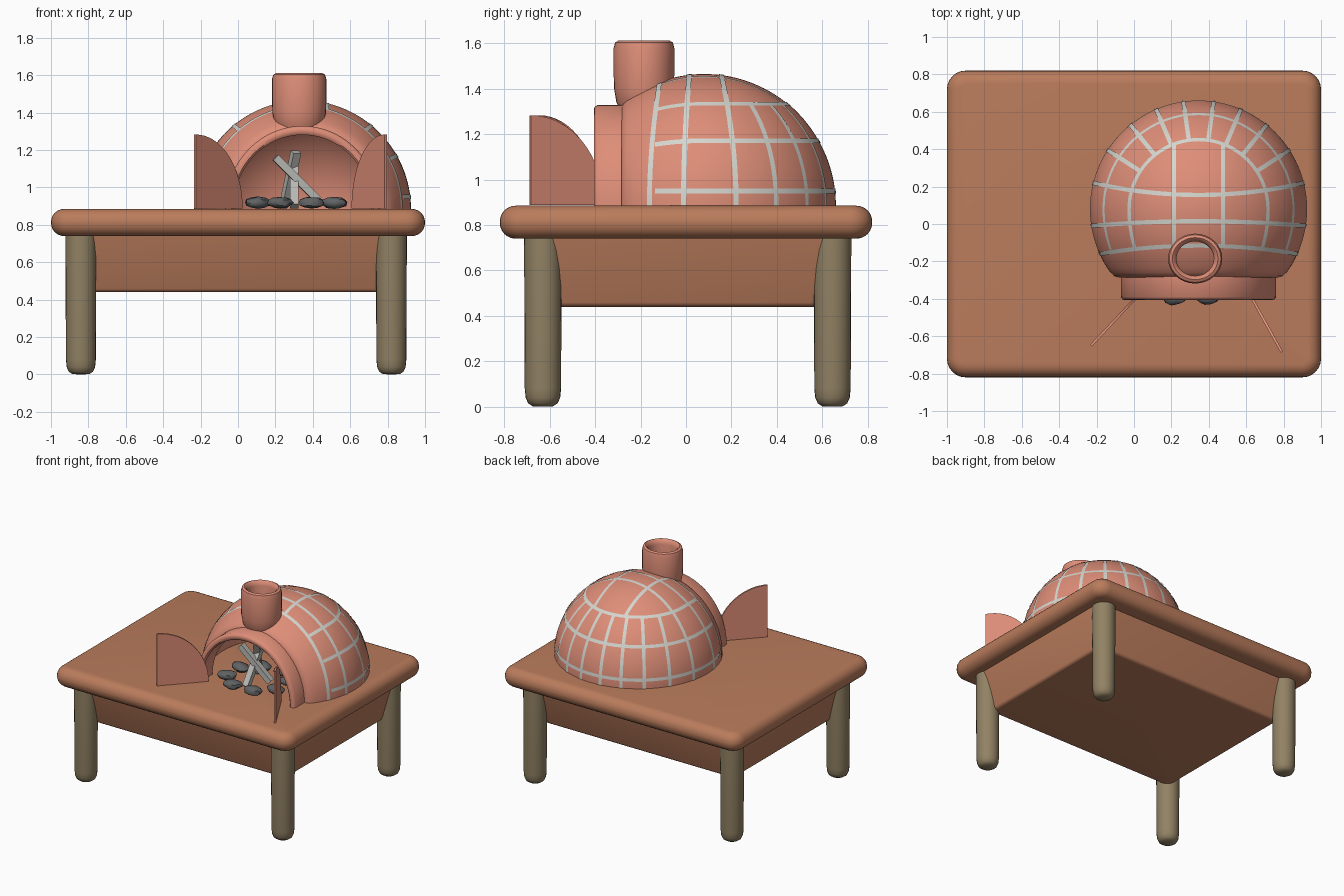
import bpy, bmesh, math, random
from mathutils import Vector

random.seed(4)
if "Cube" in bpy.data.objects:
    bpy.data.objects.remove(bpy.data.objects["Cube"])


def material(name, rgb):
    lin = [((c / 255 + 0.055) / 1.055) ** 2.4 for c in rgb] + [1]
    m = bpy.data.materials.new(name)
    m.use_nodes = True
    m.diffuse_color = lin
    m.node_tree.nodes["Principled BSDF"].inputs["Base Color"].default_value = lin
    return m


TABLE = material("terracotta brown", (186, 124, 92))
LEG = material("olive wood", (146, 130, 100))
CLAY = material("salmon clay", (222, 142, 120))
GROUT = material("pale grout", (214, 214, 208))
STONE = material("dark stone", (96, 98, 100))
STICK = material("ash grey", (184, 184, 180))

TOP = 0.885                      # table surface
CENTRE = Vector((0.345, 0.08, TOP))
R = 0.58                         # dome radius
parts = []


def finish(name, bm, mat, loc=(0, 0, 0), fix=True):
    if fix:
        bmesh.ops.remove_doubles(bm, verts=bm.verts, dist=1e-5)
        bmesh.ops.recalc_face_normals(bm, faces=bm.faces)
    me = bpy.data.meshes.new(name)
    bm.to_mesh(me)
    bm.free()
    me.materials.append(mat)
    ob = bpy.data.objects.new(name, me)
    ob.location = loc
    bpy.context.collection.objects.link(ob)
    parts.append(ob)
    return ob


def lathe(name, profile, mat, loc, scale=(1, 1, 1), arch=False, closed=False, segs=32):
    """Full turn about z, or a half turn about y for arched parts."""
    bm = bmesh.new()
    rows = []
    for i in range(segs + 1):
        t = (math.pi if arch else 2 * math.pi) * i / segs
        c, s = math.cos(t), math.sin(t)
        pts = [(r * c, h, r * s) if arch else (r * c, r * s, h) for r, h in profile]
        rows.append([bm.verts.new([a * b for a, b in zip(p, scale)]) for p in pts])
    n = len(profile)
    for a, b in zip(rows, rows[1:]):
        for j in range(n if closed else n - 1):
            k = (j + 1) % n
            bm.faces.new((a[j], a[k], b[k], b[j]))
    return finish(name, bm, mat, loc)


def rounded_box(name, low, high, z0, z1, corner, edge, mat):
    """Box with half sizes low and high at its two ends, rounded all over."""
    bm = bmesh.new()
    bmesh.ops.create_cube(bm, size=2)
    for v in bm.verts:
        half = high if v.co.z > 0 else low
        v.co = (v.co.x * half[0], v.co.y * half[1], z1 if v.co.z > 0 else z0)

    def flat(e):
        return abs(e.verts[0].co.z - e.verts[1].co.z) < 1e-4
    bmesh.ops.bevel(bm, geom=[e for e in bm.edges if not flat(e)], offset=corner,
                    segments=6, profile=0.5, affect='EDGES')
    bmesh.ops.bevel(bm, geom=[e for e in bm.edges if flat(e)], offset=edge,
                    segments=6, profile=0.5, affect='EDGES')
    return finish(name, bm, mat)


# Table
rounded_box("table_top", (1, 0.82), (1, 0.82), 0.74, TOP, 0.1, 0.07, TABLE)
rounded_box("table_body", (0.82, 0.6), (0.9, 0.69), 0.44, 0.78, 0.06, 0.02, TABLE)
leg_profile = [(0, 0), (0.045, 0.002), (0.065, 0.015), (0.076, 0.04), (0.08, 0.08),
               (0.083, 0.76), (0, 0.76)]
for side, x in (("right", -0.84), ("left", 0.82)):
    for end, y in (("front", -0.63), ("back", 0.645)):
        lathe(f"{end}_{side}_leg", leg_profile, LEG, (x, y, 0), segs=24)

# Hollow dome, cut open at the front
sweep = math.acos(-0.34 / R)
outer = [(R * math.sin(sweep * i / 40), R * math.cos(sweep * i / 40)) for i in range(41)]
inner = [(0.53 * r / R, 0.53 * h / R) for r, h in reversed(outer)]
lip = [(0.45, -0.358), (0.43, -0.365), (0.4, -0.365), (0.4, -0.35)]
lathe("dome", outer + lip + inner, CLAY, CENTRE, arch=True, segs=64)

# Arched mouth
mouth = [(0.415, -0.27), (0.415, -0.39), (0.405, -0.403), (0.395, -0.406),
         (0.38, -0.405), (0.37, -0.395), (0.37, -0.27)]
lathe("mouth_arch", mouth, CLAY, (CENTRE.x, 0, TOP), (1, 1, 1.07), arch=True, closed=True, segs=48)

# Chimney
flue = [(0.11, 1.3), (0.132, 1.34), (0.143, 1.4), (0.145, 1.46), (0.145, 1.58), (0.138, 1.604),
        (0.122, 1.612), (0.108, 1.602), (0.1, 1.575), (0.1, 1.33)]
lathe("chimney", flue, CLAY, (0.327, -0.185, 0), (1, 0.92, 1))


# Grout lines lying on the dome
def ribbon(name, pts, width=0.023):
    bm = bmesh.new()
    rows = []
    for i, p in enumerate(pts):
        t = pts[min(i + 1, len(pts) - 1)] - pts[max(i - 1, 0)]
        s = t.cross(p).normalized() * width / 2
        rows.append([bm.verts.new((p + k * s).normalized() * (R + 0.003)) for k in (-1, 1)])
    for a, b in zip(rows, rows[1:]):
        bm.faces.new((a[0], a[1], b[1], b[0]))
    finish(name, bm, GROUT, CENTRE, fix=False)


def on_dome(x, y):
    return Vector((x, y, math.sqrt(max(R * R - x * x - y * y, 0))))


# Courses: level round the back, running forward along both flanks
FRONT = -0.215
for n, (height, pull) in enumerate(((0.065, 1), (0.285, 0.8), (0.447, 0.5))):
    r = math.sqrt(R * R - height * height)
    flank = [on_dome(math.sqrt(r * r - pull * y * y), y)
             for y in [FRONT * (1 - i / 12) for i in range(12)]]
    back = [Vector((r * math.cos(a), r * math.sin(a), height))
            for a in [math.pi * i / 48 for i in range(49)]]
    mirrored = [Vector((-p.x, p.y, p.z)) for p in reversed(flank)]
    ribbon(f"grout_course_{n}", flank + back + mirrored)

# Hoops crossing from side to side
for n, (crown, foot) in enumerate(((-0.195, -0.24), (-0.065, -0.09), (0.075, 0.14))):
    hoop = []
    for i in range(65):
        a = math.pi * i / 64
        y = crown + (foot - crown) * math.cos(a) ** 2
        r = math.sqrt(R * R - y * y)
        hoop.append(Vector((r * math.cos(a), y, r * math.sin(a))))
    ribbon(f"grout_hoop_{n}", hoop)

# Upright joints round the back, and two joints over the crown
for side in (-1, 1):
    for n, deg in enumerate((8, 23, 39, 57)):
        a = math.radians(deg)
        joint = []
        for i in range(17):
            e = math.asin(0.447 / R) * i / 16
            joint.append(R * Vector((side * math.sin(a) * math.cos(e),
                                     math.cos(a) * math.cos(e), math.sin(e))))
        ribbon(f"grout_joint_{side}_{n}", joint)
    ribbon(f"grout_crown_{side}",
           [on_dome(side * 0.13, -0.2 + 0.545 * i / 24) for i in range(25)])


# Open doors: each is half of the arch, upright at its free edge
def door(name, free, hinge):
    free, hinge = Vector((*free, 0)), Vector((*hinge, 0))
    along = (hinge - free).normalized()
    thick = Vector((-along.y, along.x, 0)) * 0.007
    bm = bmesh.new()
    outline = [(0, 0.003)]
    for i in range(17):
        a = math.pi / 2 * i / 16
        outline.append((0.365 * math.sin(a), 0.003 + 0.395 * math.cos(a)))
    faces = []
    for k in (-1, 1):
        vs = [bm.verts.new(free + along * u + thick * k + Vector((0, 0, TOP + z)))
              for u, z in outline]
        bm.faces.new(vs)
        faces.append(vs)
    n = len(outline)
    for i in range(n):
        j = (i + 1) % n
        bm.faces.new((faces[0][i], faces[0][j], faces[1][j], faces[1][i]))
    finish(name, bm, CLAY)


door("right_door", (-0.23, -0.65), (0, -0.405))
door("left_door", (0.79, -0.685), (0.635, -0.405))

# Ring of fire stones
for i in range(8):
    a = math.pi * (i + 0.5) / 4
    bm = bmesh.new()
    bmesh.ops.create_icosphere(bm, subdivisions=2, radius=1)
    for v in bm.verts:
        v.co *= random.uniform(0.88, 1.08)
        v.co = (v.co.x * 0.072, v.co.y * 0.05, v.co.z * 0.032)
    stone = finish(f"fire_stone_{i}", bm, STONE,
                   (0.31 + 0.22 * math.cos(a), -0.2 + 0.2 * math.sin(a), TOP + 0.033))
    stone.rotation_euler.z = random.uniform(-0.4, 0.4)

# Leaning firewood
for n, (a, b) in enumerate((((0.43, -0.22, 0.93), (0.2, -0.25, 1.16)),
                            ((0.25, -0.1, 0.91), (0.31, -0.22, 1.19)),
                            ((0.3, -0.33, 0.9), (0.3, -0.17, 1.12)))):
    a, b = Vector(a), Vector(b)
    bm = bmesh.new()
    bmesh.ops.create_cube(bm, size=1)
    for v in bm.verts:
        v.co = (v.co.x * 0.045, v.co.y * 0.04, v.co.z * (b - a).length)
    stick = finish(f"firewood_{n}", bm, STICK, (a + b) / 2)
    stick.rotation_euler = (b - a).to_track_quat('Z', 'Y').to_euler()

# Smooth shading with sharp edges kept
bpy.ops.object.select_all(action='DESELECT')
for ob in parts:
    ob.select_set(True)
bpy.context.view_layer.objects.active = parts[0]
bpy.ops.object.shade_smooth_by_angle(angle=math.radians(40))
